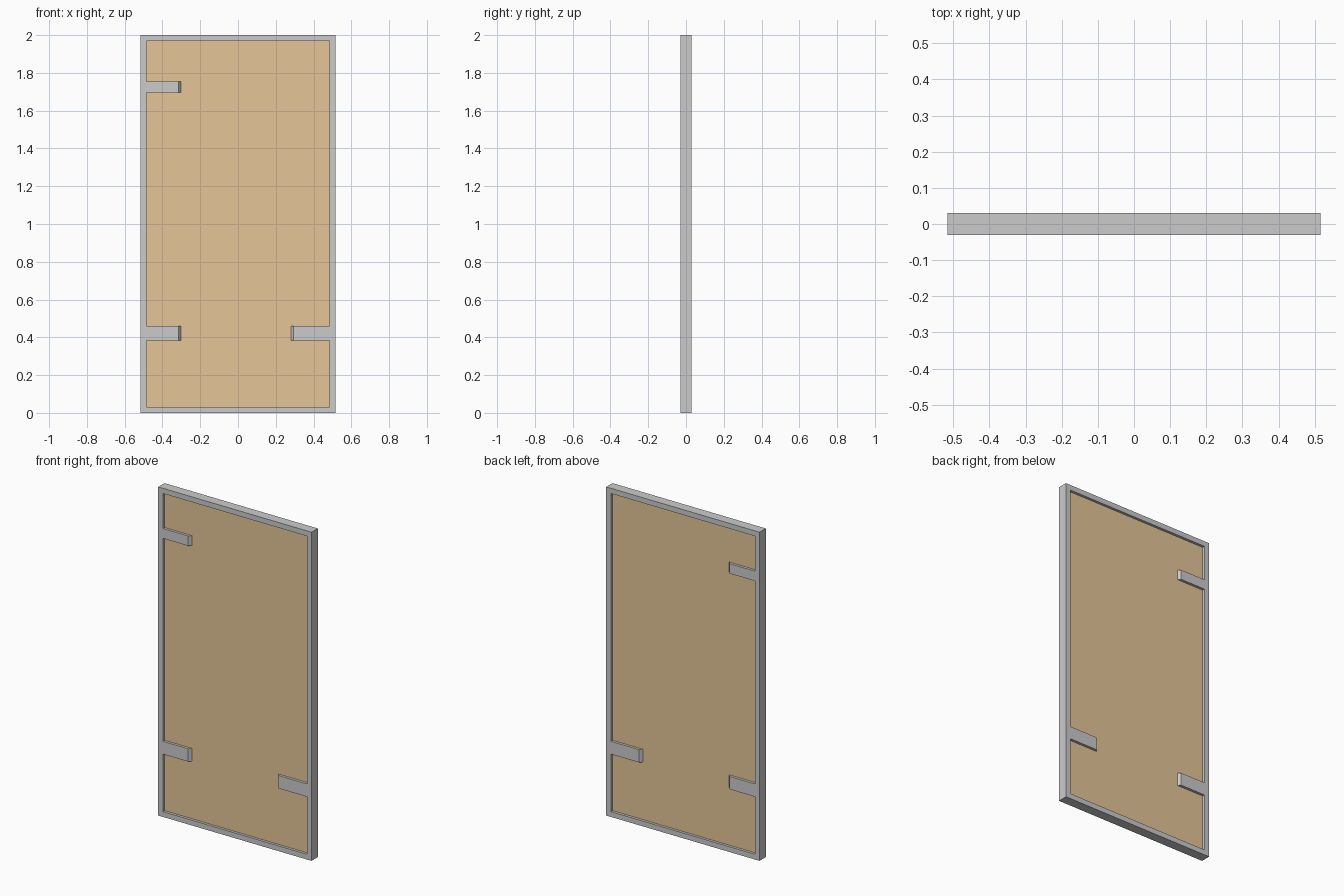
import bpy, bmesh

if "Cube" in bpy.data.objects:
    bpy.data.objects.remove(bpy.data.objects["Cube"])

HALF_W, HEIGHT, HALF_D = 0.516, 2.0, 0.03   # overall door size
BORDER = 0.032                              # frame width seen from the front
PANEL_D = 0.014                             # half thickness of the panel
INNER = HALF_W - BORDER


def finish(name, bm, color=None):
    bmesh.ops.recalc_face_normals(bm, faces=bm.faces)
    mesh = bpy.data.meshes.new(name)
    bm.to_mesh(mesh)
    bm.free()
    obj = bpy.data.objects.new(name, mesh)
    bpy.context.collection.objects.link(obj)
    if color:
        mat = bpy.data.materials.new(name + "_color")
        mat.diffuse_color = color
        mat.use_nodes = True
        mat.node_tree.nodes["Principled BSDF"].inputs["Base Color"].default_value = mat.diffuse_color
        mesh.materials.append(mat)
    return obj


def rectangle(bm, half_w, z0, z1, y):
    return [bm.verts.new(p) for p in
            ((-half_w, y, z0), (half_w, y, z0), (half_w, y, z1), (-half_w, y, z1))]


# Outer frame: a rectangular ring lofted through its four corner loops
bm = bmesh.new()
loops = [rectangle(bm, HALF_W, 0, HEIGHT, -HALF_D),
         rectangle(bm, HALF_W, 0, HEIGHT, HALF_D),
         rectangle(bm, INNER, BORDER, HEIGHT - BORDER, HALF_D),
         rectangle(bm, INNER, BORDER, HEIGHT - BORDER, -HALF_D)]
for a, b in zip(loops, loops[1:] + loops[:1]):
    for i in range(4):
        j = (i + 1) % 4
        bm.faces.new((a[i], a[j], b[j], b[i]))
finish("door_frame", bm)

# Recessed wooden panel
bm = bmesh.new()
front = rectangle(bm, INNER, BORDER, HEIGHT - BORDER, -PANEL_D)
face = bm.faces.new(front)
out = bmesh.ops.extrude_face_region(bm, geom=[face])
moved = [v for v in out["geom"] if isinstance(v, bmesh.types.BMVert)]
bmesh.ops.translate(bm, verts=moved, vec=(0, 2 * PANEL_D, 0))
if not face.is_valid:
    bm.faces.new(front)
finish("wood_panel", bm, (0.78, 0.56, 0.31, 1))


# Straps running in from the frame, with chamfered tips on both faces
def strap(name, side, tip, z0, z1):
    bm = bmesh.new()
    root, shoulder = side * INNER, side * (tip + 0.013)
    profile = [(root, -HALF_D), (shoulder, -HALF_D), (side * tip, -PANEL_D),
               (side * tip, PANEL_D), (shoulder, HALF_D), (root, HALF_D)]
    low = [bm.verts.new((x, y, z0)) for x, y in profile]
    high = [bm.verts.new((x, y, z1)) for x, y in profile]
    bm.faces.new(low)
    bm.faces.new(high)
    for i in range(6):
        j = (i + 1) % 6
        bm.faces.new((low[i], low[j], high[j], high[i]))
    finish(name, bm)


strap("upper_left_strap", -1, 0.301, 1.695, 1.755)
strap("lower_left_strap", -1, 0.301, 0.382, 0.46)
strap("lower_right_strap", 1, 0.281, 0.382, 0.46)
